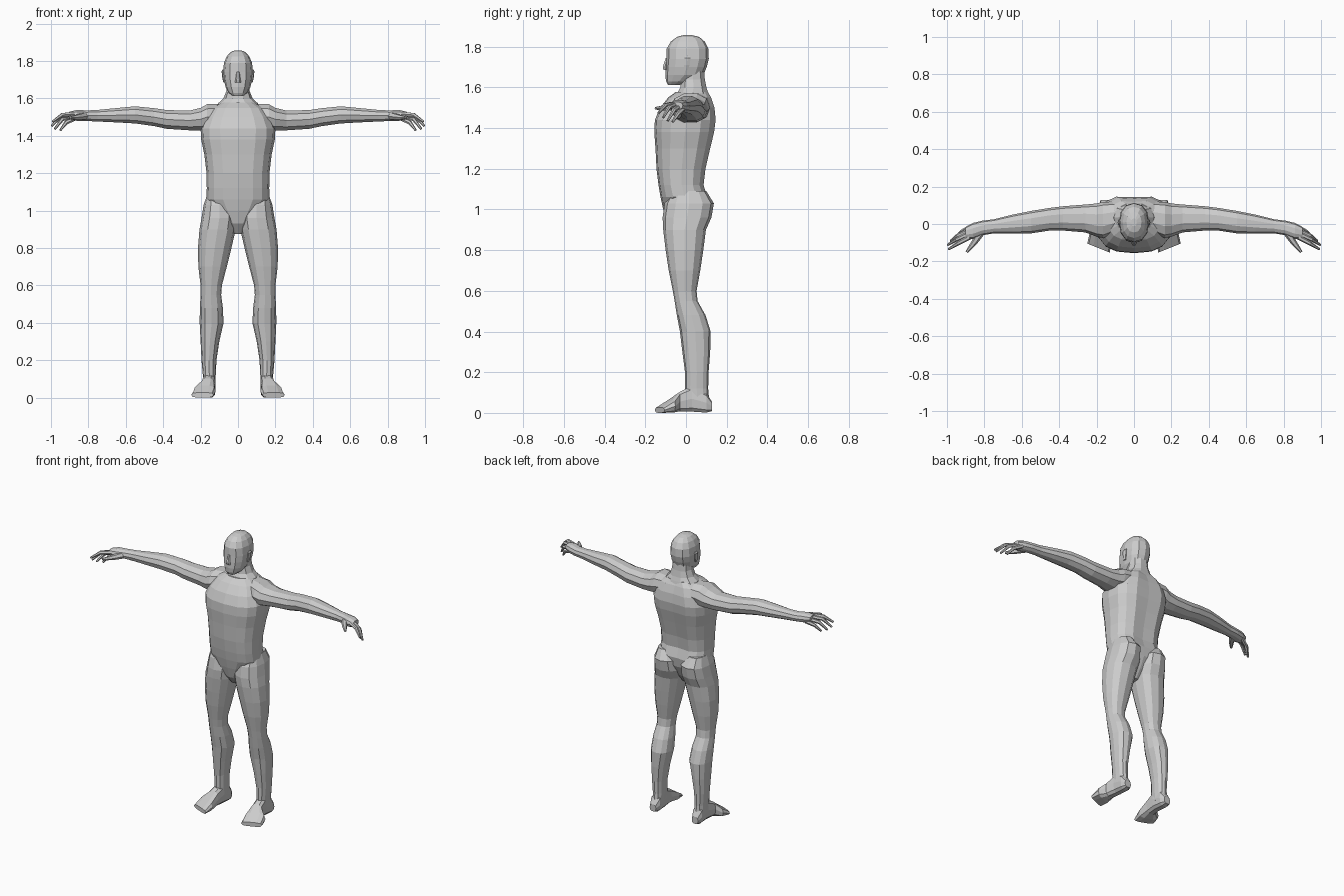
import bpy, bmesh, math
from mathutils import Vector


def finish(name, bm, mirror):
    bmesh.ops.recalc_face_normals(bm, faces=bm.faces)
    me = bpy.data.meshes.new(name)
    bm.to_mesh(me)
    bm.free()
    ob = bpy.data.objects.new(name, me)
    bpy.context.collection.objects.link(ob)
    if mirror:
        ob.modifiers.new("mirror", 'MIRROR').use_mirror_merge = False
    return ob


def skin(bm, rings):
    n = len(rings[0])
    for a, b in zip(rings, rings[1:]):
        for i in range(n):
            j = (i + 1) % n
            bm.faces.new((a[i], a[j], b[j], b[i]))
    bm.faces.new(rings[0][::-1])
    bm.faces.new(rings[-1])


def loft(name, axis, rows, n=12, power=2.3, mirror=False, warp=None):
    """Each row: position along axis, then min/max of the two other axes."""
    bm = bmesh.new()
    rings = []
    for t, a0, a1, b0, b1 in rows:
        ring = []
        for i in range(n):
            ang = 2 * math.pi * i / n
            c, s = math.cos(ang), math.sin(ang)
            c = math.copysign(abs(c) ** (2 / power), c) if abs(c) > 1e-6 else 0
            s = math.copysign(abs(s) ** (2 / power), s) if abs(s) > 1e-6 else 0
            a = (a0 + a1) / 2 + c * (a1 - a0) / 2
            b = (b0 + b1) / 2 + s * (b1 - b0) / 2
            co = {'x': (t, a, b), 'y': (a, t, b), 'z': (a, b, t)}[axis]
            ring.append(bm.verts.new(warp(Vector(co)) if warp else co))
        rings.append(ring)
    skin(bm, rings)
    return finish(name, bm, mirror)


def tube(name, pts, radii, n=6):
    bm = bmesh.new()
    pts = [Vector(p) for p in pts]
    rings = []
    for k, (p, r) in enumerate(zip(pts, radii)):
        d = pts[min(k + 1, len(pts) - 1)] - pts[max(k - 1, 0)]
        side = d.cross(Vector((0, 0, 1))).normalized()
        up = side.cross(d).normalized()
        rings.append([bm.verts.new(p + r * (math.cos(q) * side + math.sin(q) * up))
                      for q in (2 * math.pi * i / n for i in range(n))])
    skin(bm, rings)
    return finish(name, bm, True)


def sym(rows):
    return [(z, -h, h, f, b) for z, h, f, b in rows]


# Torso with a shallow groove down the spine
def spine(v):
    if abs(v.x) < 1e-4 and v.y > 0.05 and v.z > 1.0:
        v.y -= 0.012
    return v


loft("torso", 'z', sym([
    (.875, .022, -.05, .02), (.93, .055, -.092, .06), (1.0, .12, -.112, .095),
    (1.06, .168, -.125, .112), (1.12, .167, -.135, .093), (1.2, .168, -.145, .103),
    (1.3, .18, -.15, .127), (1.38, .197, -.156, .147), (1.44, .2, -.153, .155),
    (1.5, .175, -.128, .148), (1.55, .14, -.088, .13), (1.578, .09, -.05, .112)]),
    n=16, power=2.6, warp=spine)

# Neck flaring into the shoulders
loft("neck", 'z', sym([
    (1.53, .14, -.05, .125), (1.575, .105, -.045, .112), (1.6, .078, -.03, .103),
    (1.64, .062, -.025, .095), (1.7, .058, -.03, .09)]), n=10)

# Head
loft("head", 'z', sym([
    (1.612, .028, -.088, -.03), (1.63, .05, -.098, .03), (1.66, .066, -.102, .085),
    (1.70, .076, -.1, .102), (1.74, .08, -.097, .112), (1.79, .075, -.095, .11),
    (1.825, .06, -.075, .092), (1.848, .04, -.045, .065), (1.857, .015, -.012, .03)]),
    n=12, power=2.3)
loft("nose", 'z', sym([
    (1.685, .016, -.112, -.09), (1.70, .014, -.116, -.09), (1.745, .007, -.1, -.085)]),
    n=6, power=2)
loft("ear", 'z', [(1.685, .068, .078, -.01, .01), (1.71, .07, .084, -.012, .02),
                  (1.745, .07, .088, -.01, .026), (1.755, .07, .082, 0, .02)],
     n=6, power=2, mirror=True)

# Arm from shoulder to palm
loft("arm", 'x', [
    (.10, -.05, .12, 1.45, 1.572), (.165, -.075, .118, 1.428, 1.572),
    (.20, -.068, .11, 1.425, 1.552), (.26, -.045, .104, 1.427, 1.537),
    (.38, -.035, .095, 1.435, 1.54), (.45, -.035, .086, 1.45, 1.55),
    (.55, -.05, .07, 1.464, 1.56), (.65, -.052, .05, 1.47, 1.55),
    (.75, -.05, .025, 1.475, 1.54), (.81, -.06, .018, 1.478, 1.537),
    (.86, -.08, .006, 1.478, 1.54), (.90, -.078, -.015, 1.49, 1.53)],
    n=10, power=2.2, mirror=True)

# Fingers, each a bent tapering tube
fingers = {
    "index": ((.88, -.072, 1.517), (.94, -.103, 1.512), (.992, -.135, 1.475)),
    "middle": ((.885, -.054, 1.514), (.95, -.083, 1.503), (.996, -.112, 1.452)),
    "ring": ((.88, -.035, 1.504), (.94, -.06, 1.488), (.98, -.09, 1.436)),
    "little": ((.87, -.016, 1.494), (.92, -.04, 1.47), (.95, -.066, 1.43))}
for label, path in fingers.items():
    tube(label + "_finger", path, (.013, .011, .006))
tube("thumb", ((.82, -.045, 1.505), (.855, -.1, 1.5), (.895, -.15, 1.497)),
     (.022, .016, .007))

# Leg with hip, knee and calf
loft("leg", 'z', [
    (1.09, .06, .163, -.07, .1), (1.03, .012, .184, -.105, .137),
    (.96, .004, .195, -.115, .125), (.9, .012, .206, -.112, .098),
    (.8, .035, .214, -.1, .085), (.7, .06, .212, -.085, .07),
    (.6, .086, .2, -.065, .052), (.55, .09, .2, -.056, .057),
    (.48, .081, .204, -.045, .096), (.4, .077, .205, -.03, .121),
    (.3, .1, .2, -.018, .119), (.2, .115, .195, -.005, .111),
    (.12, .119, .188, -.005, .109), (.05, .12, .186, 0, .115)],
    n=12, power=2.3, mirror=True)


# Foot, toes slanting back towards the outside
def toe_slant(v):
    if v.y < -.05:
        v.y += .4 * (v.x - .13)
    return v


loft("foot", 'y', [
    (.128, .132, .178, .008, .055), (.1, .119, .189, 0, .1), (.03, .12, .188, .004, .135),
    (-.03, .125, .198, .006, .105), (-.095, .12, .238, 0, .066), (-.153, .13, .25, 0, .028)],
    n=10, power=3, mirror=True, warp=toe_slant)
